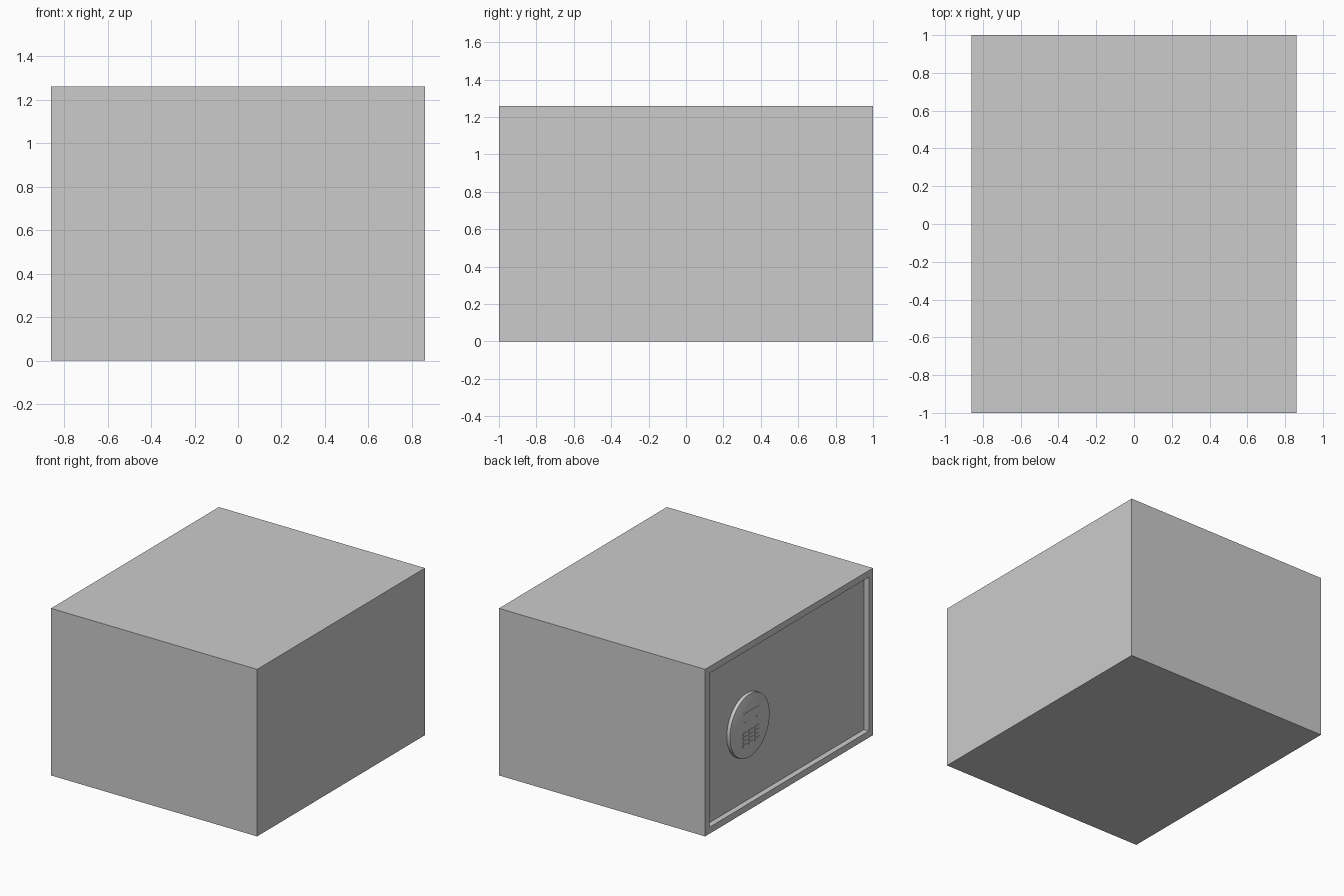
import bpy, bmesh
from math import radians
from mathutils import Matrix, Vector

if "Cube" in bpy.data.objects:
    bpy.data.objects.remove(bpy.data.objects["Cube"])

W, D, H = 1.72, 2.0, 1.26      # x, y, z size of the safe
FRAME, RECESS = 0.07, 0.042    # door frame width and depth of the recessed door
DOOR_X = -W / 2 + RECESS
DIAL_Y, DIAL_Z, DIAL_T = 0.444, 0.62, 0.026
PAD_X = DOOR_X - DIAL_T


def finish(name, bm):
    mesh = bpy.data.meshes.new(name)
    bmesh.ops.recalc_face_normals(bm, faces=bm.faces)
    bm.to_mesh(mesh)
    bm.free()
    ob = bpy.data.objects.new(name, mesh)
    bpy.context.collection.objects.link(ob)
    return ob


def add_box(bm, centre, size):
    m = Matrix.Translation(centre) @ Matrix.Diagonal((*size, 1))
    return bmesh.ops.create_cube(bm, size=1, matrix=m)


# Safe body with the door set back inside its frame on the -x side
bm = bmesh.new()
add_box(bm, (0, 0, H / 2), (W, D, H))
bm.normal_update()
door = next(f for f in bm.faces if f.normal.x < -0.9)
bmesh.ops.inset_region(bm, faces=[door], thickness=FRAME)
rim = bmesh.ops.extrude_discrete_faces(bm, faces=[door])["faces"][0]
bmesh.ops.translate(bm, verts=rim.verts, vec=Vector((RECESS, 0, 0)))
finish("safe_body", bm)

# Round lock housing with a softened front edge
bm = bmesh.new()
m = Matrix.Translation((DOOR_X - DIAL_T / 2, DIAL_Y, DIAL_Z)) @ Matrix.Rotation(radians(90), 4, 'Y')
bmesh.ops.create_cone(bm, cap_ends=True, segments=48, radius1=0.238, radius2=0.238,
                      depth=DIAL_T, matrix=m)
front = [e for e in bm.edges if all(v.co.x < PAD_X + 0.001 for v in e.verts)]
bmesh.ops.bevel(bm, geom=front, offset=0.005, segments=2, profile=0.5, affect='EDGES')
dial = finish("lock_housing", bm)
bpy.context.view_layer.objects.active = dial
dial.select_set(True)
bpy.ops.object.shade_smooth_by_angle(angle=radians(35))

# Keypad: four rows of three buttons
bm = bmesh.new()
for row in range(4):
    for col in (-1, 0, 1):
        add_box(bm, (PAD_X, DIAL_Y - 0.012 + col * 0.07, 0.492 + row * 0.03), (0.008, 0.052, 0.02))
finish("keypad_buttons", bm)

# Thin display strip and two indicator lamps above the keypad
bm = bmesh.new()
add_box(bm, (PAD_X, DIAL_Y - 0.012, 0.73), (0.004, 0.2, 0.006))
finish("display_strip", bm)
bm = bmesh.new()
for side in (-1, 1):
    add_box(bm, (PAD_X, DIAL_Y - 0.012 + side * 0.07, 0.66), (0.004, 0.016, 0.008))
finish("indicator_lamps", bm)
